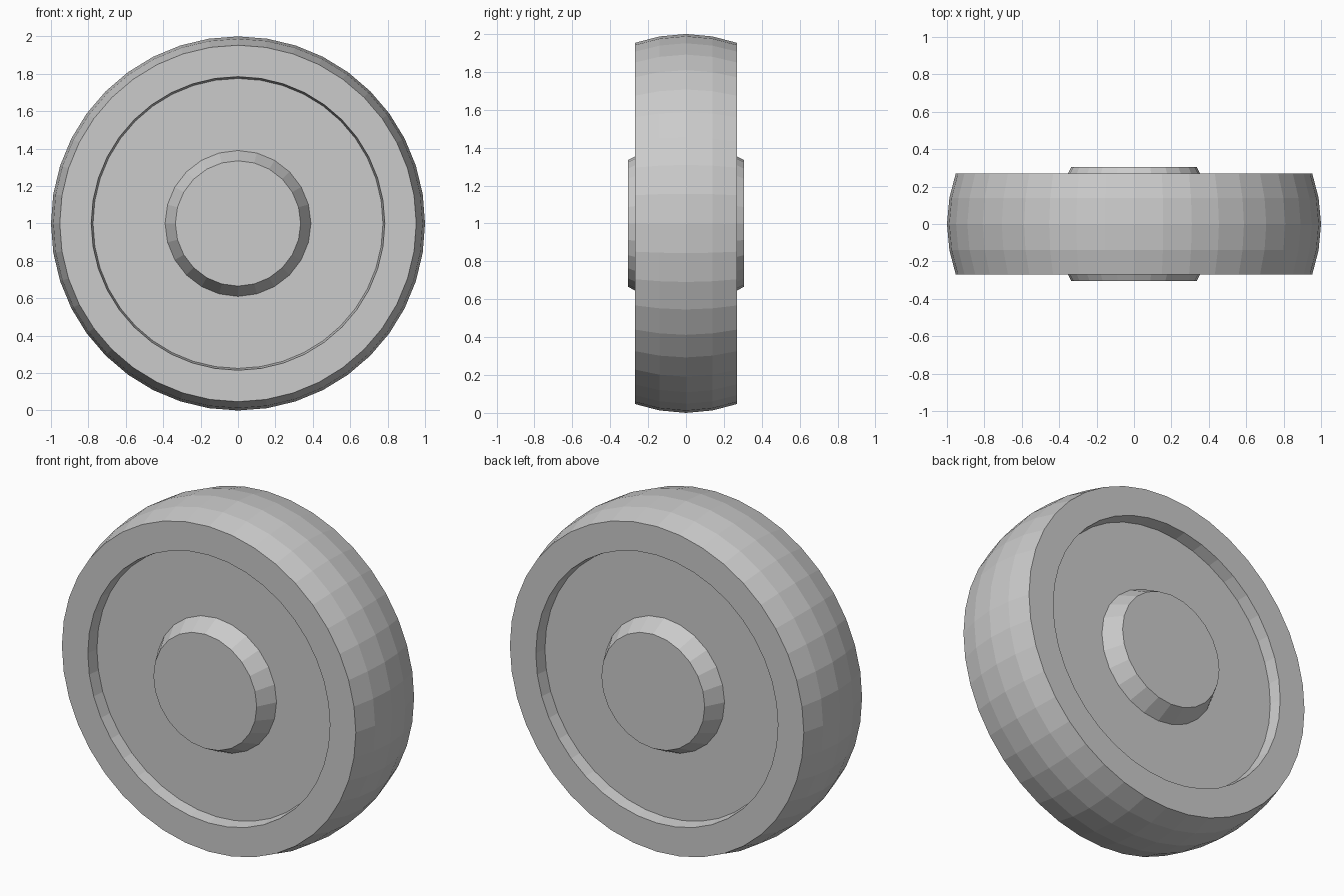
import bpy, bmesh
from math import cos, sin, tau

old = bpy.data.objects.get("Cube")
if old:
    bpy.data.objects.remove(old, do_unlink=True)

# Single plain grey
grey = bpy.data.materials.new("light_grey")
grey.use_nodes = True
colour = (0.6, 0.6, 0.6, 1)
grey.diffuse_color = colour
grey.node_tree.nodes["Principled BSDF"].inputs["Base Color"].default_value = colour


def lathe(name, profile, sides, closed=False, phase=0.0):
    """Spin (radius, y) points about the wheel axle, capping open ends."""
    bm = bmesh.new()
    rings = []
    for r, y in profile:
        angles = [tau * (i + phase) / sides for i in range(sides)]
        rings.append([bm.verts.new((r * sin(a), y, 1 + r * cos(a))) for a in angles])
    pairs = list(zip(rings, rings[1:]))
    if closed:
        pairs.append((rings[-1], rings[0]))
    else:
        bm.faces.new(rings[0])
        bm.faces.new(rings[-1])
    for a, b in pairs:
        for i in range(sides):
            j = (i + 1) % sides
            bm.faces.new((a[i], a[j], b[j], b[i]))
    bmesh.ops.recalc_face_normals(bm, faces=bm.faces)
    mesh = bpy.data.meshes.new(name)
    bm.to_mesh(mesh)
    bm.free()
    mesh.materials.append(grey)
    obj = bpy.data.objects.new(name, mesh)
    bpy.context.collection.objects.link(obj)
    return obj


SIDES = 40
HALF, RECESS = 0.27, 0.2

# Tyre: crowned tread, flat sidewalls and a tapered inner wall
tread = [(0.953, -HALF), (0.987, -0.14), (1.0, 0), (0.987, 0.14), (0.953, HALF)]
inner = [(0.785, HALF), (0.775, RECESS), (0.775, -RECESS), (0.785, -HALF)]
lathe("tyre", tread + inner, SIDES, closed=True)

# Recessed wheel disc
lathe("wheel_disc", [(0.775, -RECESS), (0.775, RECESS)], SIDES)

# Tapered hub caps, one on each side
for name, side in (("front_hub", -1), ("back_hub", 1)):
    lathe(name, [(0.39, side * RECESS), (0.335, side * 0.305)], 24)
